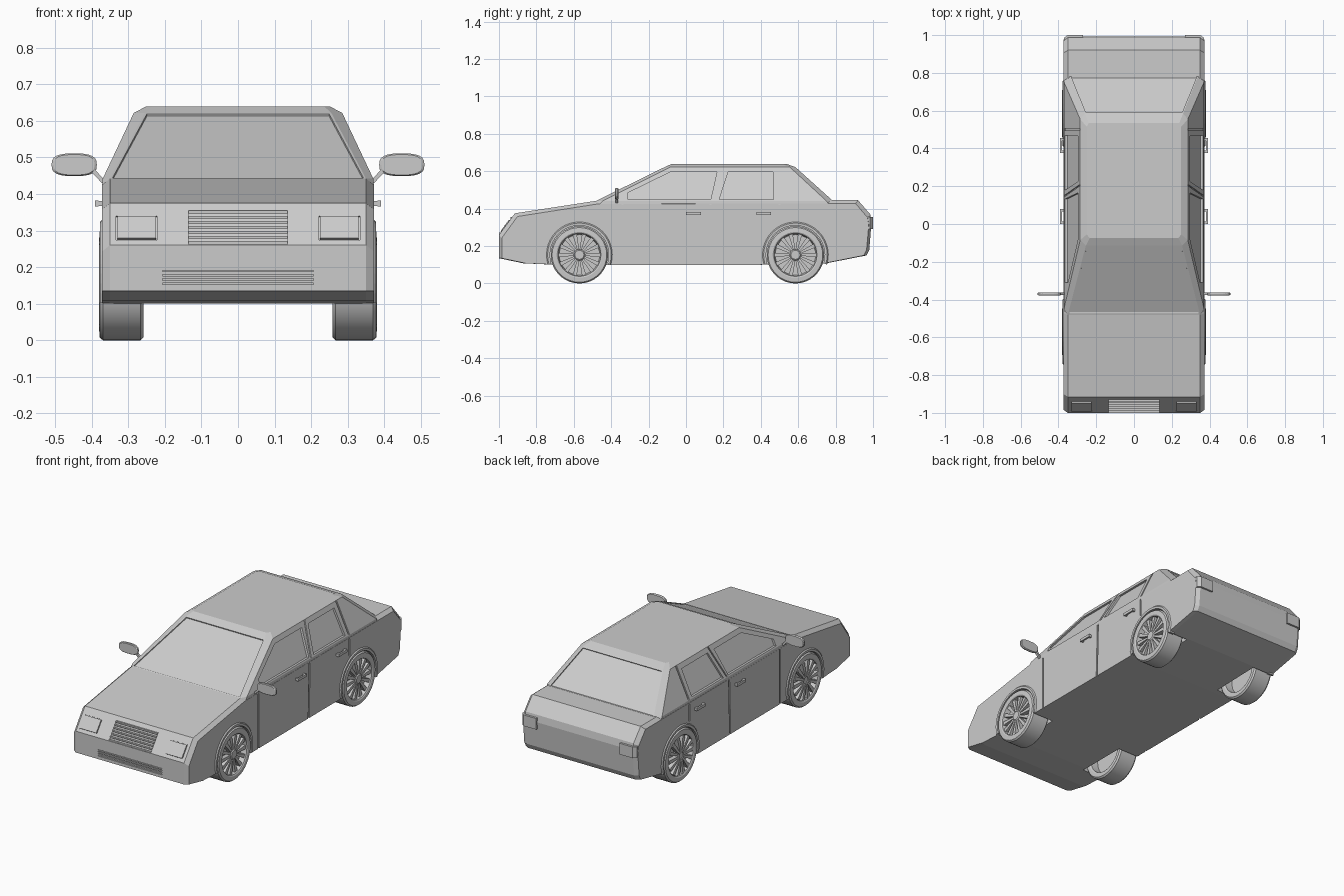
import bpy, bmesh, math
from mathutils import Vector, Matrix

if "Cube" in bpy.data.objects:
    bpy.data.objects.remove(bpy.data.objects["Cube"])

grey = bpy.data.materials.new("plain grey")
grey.diffuse_color = (0.6, 0.6, 0.6, 1)
grey.use_nodes = True
grey.node_tree.nodes["Principled BSDF"].inputs["Base Color"].default_value = grey.diffuse_color


def finish(name, bm):
    bmesh.ops.recalc_face_normals(bm, faces=bm.faces[:])
    me = bpy.data.meshes.new(name)
    bm.to_mesh(me)
    bm.free()
    me.materials.append(grey)
    ob = bpy.data.objects.new(name, me)
    bpy.context.collection.objects.link(ob)
    return ob


def loft(bm, rings, loop=False):
    """Skin matching point loops; cap the ends unless looped."""
    vs = [[bm.verts.new(p) for p in r] for r in rings]
    n = len(vs[0])
    pairs = list(zip(vs, vs[1:])) + ([(vs[-1], vs[0])] if loop else [])
    faces = [bm.faces.new((a[i], a[(i + 1) % n], b[(i + 1) % n], b[i]))
             for a, b in pairs for i in range(n)]
    if not loop:
        bm.faces.new(vs[0])
        bm.faces.new(vs[-1])
    return faces


def box(bm, c, size, tilt=0.0):
    m = Matrix.Translation(c) @ Matrix.Rotation(tilt, 4, 'X') @ Matrix.Diagonal((*size, 1))
    bmesh.ops.create_cube(bm, size=1, matrix=m)


def circle(x, r, y, z, n=36):
    return [(x, y + r * math.cos(2 * math.pi * i / n), z + r * math.sin(2 * math.pi * i / n))
            for i in range(n)]


def cut(ob, bm):
    cutter = finish("cutter", bm)
    cutter.hide_render = True
    mod = ob.modifiers.new("cut", 'BOOLEAN')
    mod.operation, mod.solver, mod.object = 'DIFFERENCE', 'EXACT', cutter
    bpy.context.view_layer.objects.active = ob
    bpy.ops.object.modifier_apply(modifier=mod.name)
    bpy.data.objects.remove(cutter)


def side_x(z):
    """Half width of the car at a height."""
    return 0.372 if z <= 0.44 else 0.37 - (z - 0.44) * 0.085 / 0.18


def side_cut(bm, poly, s, depth):
    loft(bm, [[(s * (side_x(z) + d), y, z) for y, z in poly] for d in (-depth, 0.03)])


WHEELS = (-0.57, 0.585)
WZ, WR = 0.153, 0.153

# lower body: side profile with chamfered flanks
prof = [(-1, 0.135), (-1, 0.26), (-0.915, 0.375), (-0.48, 0.442), (0.78, 0.445), (0.92, 0.445),
        (0.985, 0.37), (0.992, 0.33), (0.98, 0.18), (0.965, 0.15), (0.75, 0.108), (0.4, 0.1), (-0.7, 0.1), (-0.87, 0.108)]
bm = bmesh.new()
inset = [(y * 0.985, z - 0.017 if z > 0.2 else z) for y, z in prof]
loft(bm, [[(x, y, z) for y, z in p] for x, p in
          ((-0.372, inset), (-0.35, prof), (0.35, prof), (0.372, inset))])
body = finish("lower_body", bm)

# wheel wells and lower door seams
bm = bmesh.new()
for s in (1, -1):
    for y in WHEELS:
        loft(bm, [circle(s * 0.24, 0.163, y, WZ), circle(s * 0.45, 0.163, y, WZ)])
    for y, z0, dy in ((-0.34, 0.08, 0), (0.122, 0.08, 0.01), (0.5, 0.32, 0)):
        side_cut(bm, [(y - 0.005, z0), (y + 0.005, z0), (y + dy + 0.005, 0.425), (y + dy - 0.005, 0.425)], s, 0.006)
cut(body, bm)

# recesses for upper grille, lower intake and headlight outlines
tilt = -math.atan2(0.085, 0.115)


def nose_y(z):
    return -1 + (z - 0.26) * 0.085 / 0.115


bm = bmesh.new()
box(bm, (0, nose_y(0.308), 0.308), (0.27, 0.03, 0.115), tilt)
box(bm, (0, -1, 0.172), (0.414, 0.03, 0.038))
for s in (1, -1):
    box(bm, (s * 0.277, nose_y(0.307), 0.307), (0.112, 0.008, 0.082), tilt)
cut(body, bm)

# grille slats
bm = bmesh.new()
for i in range(7):
    z = 0.267 + i * 0.0138
    box(bm, (0, nose_y(z) + 0.004, z), (0.27, 0.018, 0.009))
for i in range(3):
    box(bm, (0, -0.991, 0.16 + i * 0.012), (0.414, 0.016, 0.007))
finish("grille_slats", bm)

# headlights and tail lights
bm = bmesh.new()
for s in (1, -1):
    box(bm, (s * 0.277, nose_y(0.307), 0.307), (0.106, 0.010, 0.076), tilt)
finish("headlights", bm)
bm = bmesh.new()
for s in (1, -1):
    o, i = s * 0.371, s * 0.27
    loft(bm, [[(i, 0.95, z), (i, 1.0, z), (s * 0.352, 1.0, z), (o, 0.985, z), (o, 0.95, z)]
              for z in (0.29, 0.355)])
finish("tail_lights", bm)

# cabin: eight-sided rings (half width, corner inset, front, rear, height)
bm = bmesh.new()
rings = []
for xf, xr, xs, yf, yr, c, z in ((0.352, 0.345, 0.372, -0.5, 0.8, 0.035, 0.42), (0.35, 0.34, 0.37, -0.48, 0.785, 0.035, 0.442),
                                 (0.255, 0.26, 0.285, -0.115, 0.585, 0.03, 0.622), (0.235, 0.24, 0.25, -0.075, 0.535, 0.02, 0.64)):
    half = [(xf, yf), (xs, yf + c), (xs, yr - c), (xr, yr)]
    rings.append([(x, y, z) for x, y in half] + [(-x, y, z) for x, y in reversed(half)])
faces = loft(bm, rings)
bmesh.ops.recalc_face_normals(bm, faces=bm.faces[:])
# windscreen and rear window sit in shallow frames
for f in (faces[8 + 7], faces[8 + 3]):
    bmesh.ops.inset_individual(bm, faces=[f], thickness=0.009, depth=0)
    bmesh.ops.inset_individual(bm, faces=[f], thickness=0.001, depth=-0.006)
cabin = finish("cabin", bm)

# side windows and cabin seams
bm = bmesh.new()
for s in (1, -1):
    side_cut(bm, [(-0.31, 0.45), (0.132, 0.45), (0.165, 0.595), (-0.085, 0.595), (-0.31, 0.485)], s, 0.012)
    side_cut(bm, [(0.178, 0.45), (0.468, 0.45), (0.465, 0.595), (0.225, 0.595)], s, 0.012)
    side_cut(bm, [(0.144, 0.445), (0.152, 0.445), (0.211, 0.622), (0.203, 0.622)], s, 0.006)
    side_cut(bm, [(0.495, 0.445), (0.505, 0.445), (0.505, 0.622), (0.495, 0.622)], s, 0.006)
cut(cabin, bm)

for s, side in ((1, "right"), (-1, "left")):
    for wy, end in zip(WHEELS, ("front", "rear")):
        # tyre with hollow inner side and recessed rim
        bm = bmesh.new()
        tyre = [(0.31, 0.03), (0.31, 0.112), (0.265, 0.116), (0.259, 0.125), (0.259, 0.145), (0.267, WR), (0.369, WR),
                (0.378, 0.146), (0.38, 0.122), (0.376, 0.115), (0.345, 0.108), (0.345, 0.03)]
        loft(bm, [circle(s * x, r, wy, WZ) for x, r in tyre])
        tyre_ob = finish(f"{end}_{side}_tyre", bm)
        bpy.ops.object.select_all(action='DESELECT')
        tyre_ob.select_set(True)
        bpy.context.view_layer.objects.active = tyre_ob
        bpy.ops.object.shade_smooth_by_angle(angle=math.radians(25))
        # spokes and hub
        bm = bmesh.new()
        for i in range(14):
            m = Matrix.Translation((s * 0.362, wy, WZ)) @ Matrix.Rotation(2 * math.pi * i / 14, 4, 'X')
            loft(bm, [[m @ Vector((dx, r, dw * w)) for dx, dw in ((-.018, -1), (.008, -1), (.008, 1), (-.018, 1))]
                      for r, w in ((0.02, 0.005), (0.112, 0.011))])
        loft(bm, [circle(s * 0.34, 0.03, wy, WZ, 20), circle(s * 0.37, 0.03, wy, WZ, 20),
                  circle(s * 0.375, 0.024, wy, WZ, 20)])
        finish(f"{end}_{side}_spokes", bm)
        # arch lip
        bm = bmesh.new()
        rings = []
        for i in range(25):
            a = math.radians(-17 + 214 * i / 24)
            rings.append([(s * x, wy + r * math.cos(a), WZ + r * math.sin(a))
                          for x, r in ((0.34, 0.157), (0.377, 0.157), (0.378, 0.17), (0.371, 0.177), (0.34, 0.177))])
        loft(bm, rings)
        finish(f"{end}_{side}_arch", bm)

    # mirror: rounded thin pad on a stalk
    bm = bmesh.new()
    def pad(y, k):
        pts = []
        for i in range(24):
            c, d = math.cos(math.pi * i / 12), math.sin(math.pi * i / 12)
            pts.append((s * (0.448 + 0.062 * k * math.copysign(abs(c) ** 0.7, c)), y,
                        0.48 + 0.031 * k * math.copysign(abs(d) ** 0.7, d)))
        return pts
    loft(bm, [pad(-0.379, 0.9), pad(-0.375, 1), pad(-0.366, 1), pad(-0.362, 0.93)])
    loft(bm, [[(s * (x + dx), -0.37 + dy, z) for dx, dy in ((-.008, -.007), (.008, -.007), (.008, .007), (-.008, .007))]
              for x, z in ((0.364, 0.43), (0.405, 0.472))])
    finish(f"{side}_mirror", bm)

    # door handles
    bm = bmesh.new()
    for y in (0.04, 0.415):
        box(bm, (s * 0.386, y, 0.374), (0.009, 0.078, 0.016))
        for e in (-0.032, 0.032):
            box(bm, (s * 0.376, y + e, 0.374), (0.018, 0.013, 0.014))
    finish(f"{side}_handles", bm)
